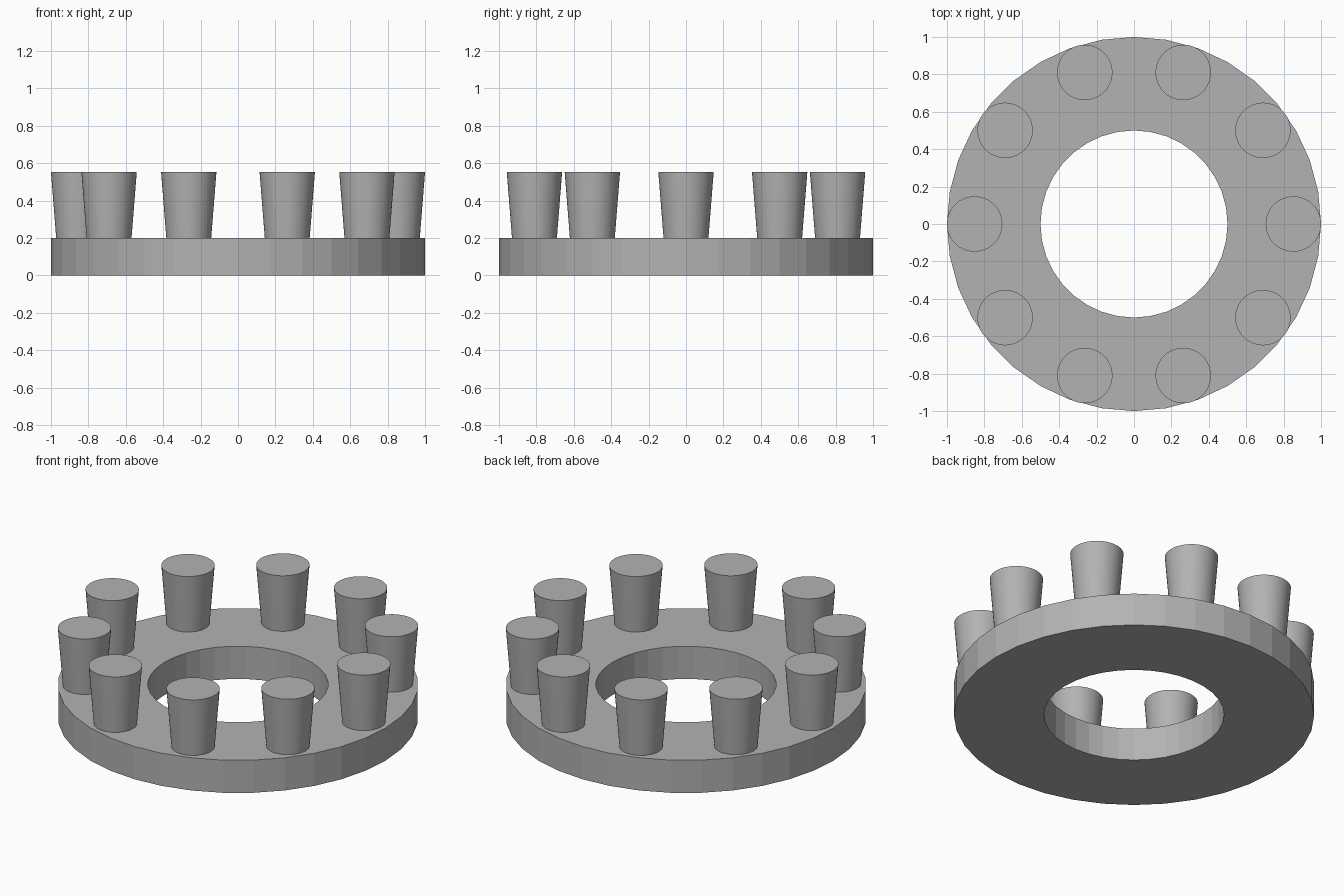
import bpy
import bmesh
from math import cos, sin, tau

cube = bpy.data.objects.get("Cube")
if cube:
    bpy.data.objects.remove(cube, do_unlink=True)

# Single matte grey for everything
grey = bpy.data.materials.new("mid_grey")
grey.use_nodes = True
GREY = (0.45, 0.45, 0.45, 1)
grey.diffuse_color = GREY
grey.node_tree.nodes["Principled BSDF"].inputs["Base Color"].default_value = GREY


def revolve(name, profile, sides, closed, location=(0, 0, 0)):
    """Turn a (radius, height) profile about z; open profiles get end caps."""
    bm = bmesh.new()
    rings = [[bm.verts.new((r * cos(tau * i / sides), r * sin(tau * i / sides), z))
              for i in range(sides)] for r, z in profile]
    pairs = list(zip(rings, rings[1:]))
    if closed:
        pairs.append((rings[-1], rings[0]))
    else:
        bm.faces.new(rings[0])
        bm.faces.new(rings[-1])
    for low, high in pairs:
        for i in range(sides):
            j = (i + 1) % sides
            bm.faces.new((low[i], low[j], high[j], high[i]))
    bmesh.ops.recalc_face_normals(bm, faces=bm.faces)
    mesh = bpy.data.meshes.new(name)
    bm.to_mesh(mesh)
    bm.free()
    mesh.materials.append(grey)
    obj = bpy.data.objects.new(name, mesh)
    obj.location = location
    bpy.context.collection.objects.link(obj)
    return obj


# Flat ring base
BASE_TOP = 0.2
revolve("ring_base", [(0.5, 0), (1, 0), (1, BASE_TOP), (0.5, BASE_TOP)], 36, True)

# Tapered pegs, wider at the top, evenly spaced around the ring
PEGS = 10
for n in range(PEGS):
    a = tau * n / PEGS
    peg = revolve(f"peg_{n + 1}", [(0.12, 0), (0.148, 0.353)], 48, False,
                  (0.852 * cos(a), 0.852 * sin(a), BASE_TOP))
    bpy.ops.object.select_all(action="DESELECT")
    peg.select_set(True)
    bpy.context.view_layer.objects.active = peg
    bpy.ops.object.shade_smooth_by_angle()
